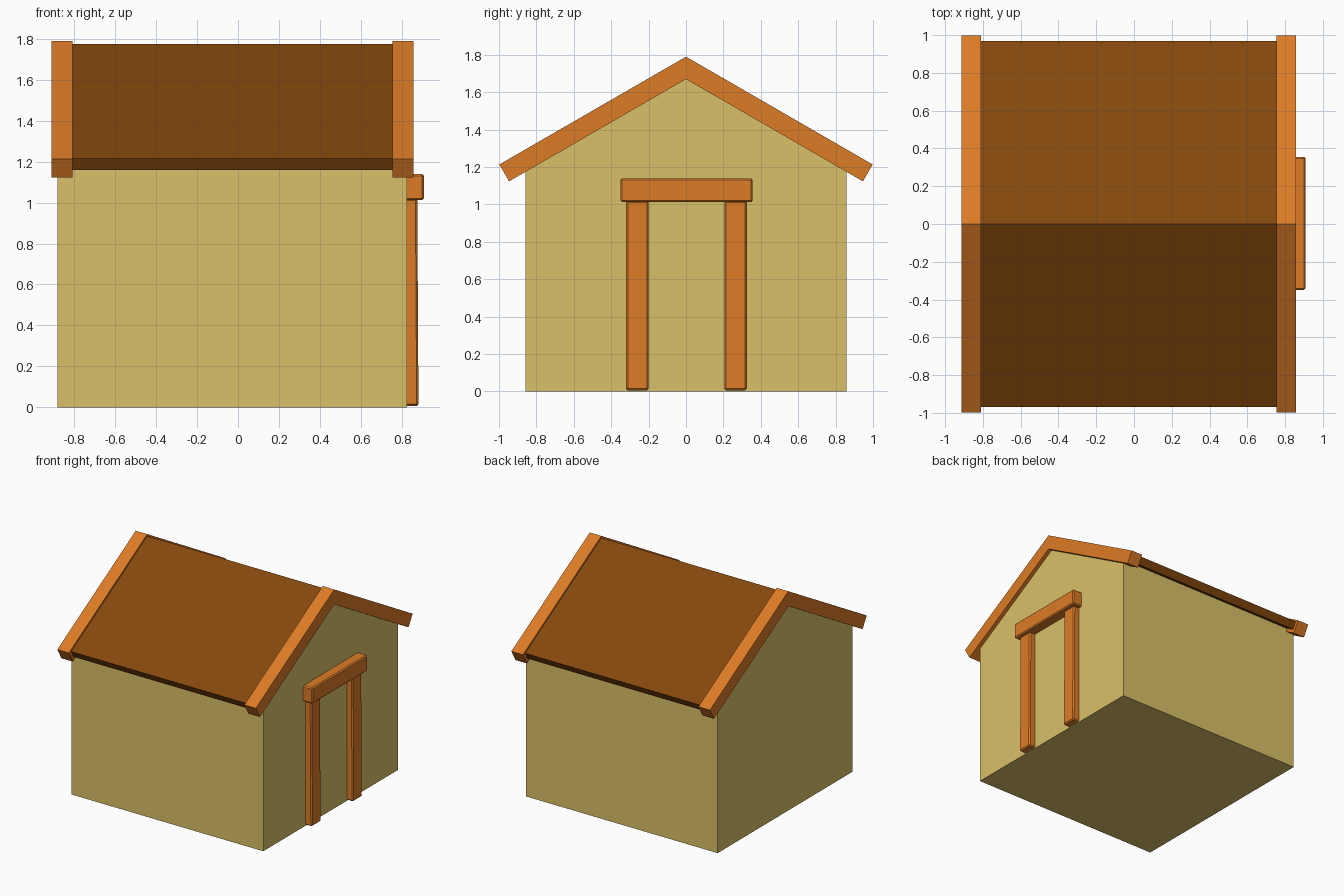
import bpy, bmesh
from math import sin, cos, tan, radians

if "Cube" in bpy.data.objects:
    bpy.data.objects.remove(bpy.data.objects["Cube"])

PITCH = radians(30)


def material(name, rgb):
    m = bpy.data.materials.new(name)
    m.diffuse_color = (*rgb, 1)
    m.use_nodes = True
    m.node_tree.nodes["Principled BSDF"].inputs["Base Color"].default_value = m.diffuse_color
    return m


WALL = material("plaster", (0.70, 0.53, 0.14))
WOOD = material("timber", (0.72, 0.20, 0.02))
ROOF = material("roofing", (0.23, 0.064, 0.004))


def finish(name, bm, mat):
    bmesh.ops.recalc_face_normals(bm, faces=bm.faces)
    me = bpy.data.meshes.new(name)
    bm.to_mesh(me)
    bm.free()
    me.materials.append(mat)
    ob = bpy.data.objects.new(name, me)
    bpy.context.collection.objects.link(ob)
    return ob


def extrude_x(name, profile, x0, x1, mat):
    """Extrude a (y, z) outline from x0 to x1."""
    bm = bmesh.new()
    face = bm.faces.new([bm.verts.new((x0, y, z)) for y, z in profile])
    ext = bmesh.ops.extrude_face_region(bm, geom=[face])
    verts = [g for g in ext["geom"] if isinstance(g, bmesh.types.BMVert)]
    bmesh.ops.translate(bm, vec=(x1 - x0, 0, 0), verts=verts)
    return finish(name, bm, mat)


def chevron(apex, half, thick):
    """Pitched outline with square-cut eaves."""
    eave = apex - half * tan(PITCH)
    iy, iz = half - thick * sin(PITCH), eave - thick * cos(PITCH)
    return [(0, apex), (half, eave), (iy, iz), (0, apex - thick / cos(PITCH)),
            (-iy, iz), (-half, eave)]


def timber(name, lo, hi, lean=0.0):
    """Bevelled plank; lean pulls the top inwards slightly."""
    bm = bmesh.new()
    bmesh.ops.create_cube(bm, size=1)
    for v in bm.verts:
        top = v.co.z > 0
        v.co = [l + (c + 0.5) * (h - l) for c, l, h in zip(v.co, lo, hi)]
        if top and v.co.x > 0.85:
            v.co.x -= lean
    ob = finish(name, bm, WOOD)
    bev = ob.modifiers.new("bevel", "BEVEL")
    bev.width = 0.009
    bev.segments = 1
    return ob


# Gabled house body
W, APEX = 0.858, 1.70
wall_top = APEX - W * tan(PITCH)
extrude_x("walls", [(-W, 0), (W, 0), (W, wall_top), (0, APEX), (-W, wall_top)],
          -0.883, 0.826, WALL)

# Roof covering, running into the bargeboards
extrude_x("roof", chevron(1.775, 0.97, 0.064), -0.83, 0.78, ROOF)

# Bargeboards on both gables
for name, x0, x1 in (("back_bargeboard", -0.912, -0.809),
                     ("door_bargeboard", 0.755, 0.858)):
    extrude_x(name, chevron(1.79, 0.998, 0.104), x0, x1, WOOD)

# Door frame
timber("left_door_post", (0.79, -0.32, 0.006), (0.882, -0.20, 1.02), 0.006)
timber("right_door_post", (0.79, 0.205, 0.006), (0.882, 0.325, 1.02), 0.006)
timber("door_lintel", (0.79, -0.35, 1.012), (0.908, 0.356, 1.14))
